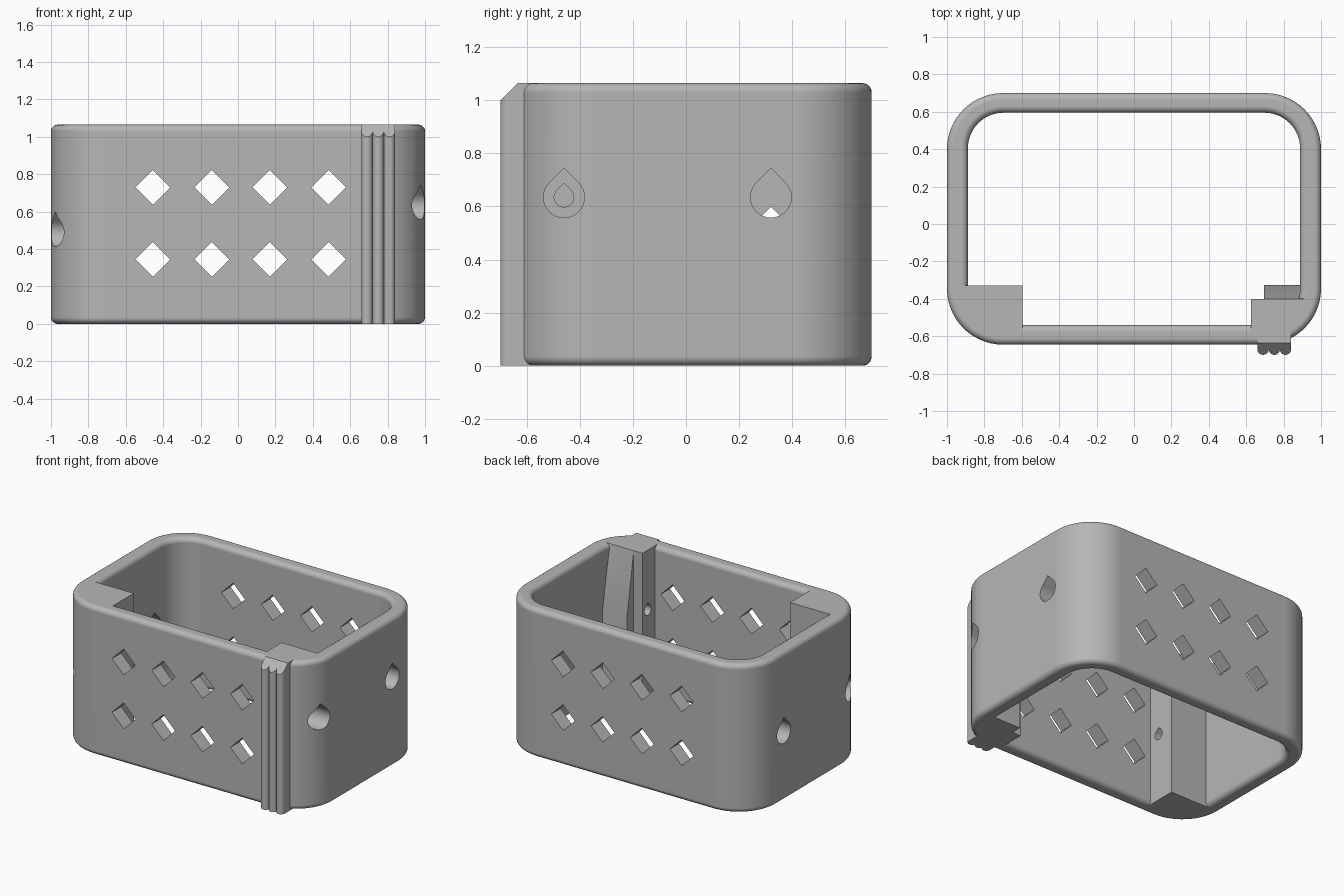
import bpy, bmesh
from math import sin, cos, pi, radians
from mathutils import Vector

cube = bpy.data.objects.get("Cube")
if cube:
    bpy.data.objects.remove(cube, do_unlink=True)

H = 1.065      # height of the frame
FILLET = 0.035

grey = bpy.data.materials.new("plain grey")
grey.use_nodes = True
grey.diffuse_color = (0.47, 0.47, 0.47, 1)
grey.node_tree.nodes["Principled BSDF"].inputs["Base Color"].default_value = (0.47, 0.47, 0.47, 1)


def make_object(name, bm):
    bmesh.ops.recalc_face_normals(bm, faces=bm.faces)
    mesh = bpy.data.meshes.new(name)
    bm.to_mesh(mesh)
    bm.free()
    mesh.materials.append(grey)
    obj = bpy.data.objects.new(name, mesh)
    bpy.context.collection.objects.link(obj)
    return obj


def loft(name, rings):
    bm = bmesh.new()
    loops = [[bm.verts.new(p) for p in ring] for ring in rings]
    n = len(loops[0])
    for a, b in zip(loops, loops[1:]):
        for i in range(n):
            j = (i + 1) % n
            bm.faces.new((a[i], a[j], b[j], b[i]))
    bm.faces.new(loops[0])
    bm.faces.new(loops[-1])
    return make_object(name, bm)


def prism(name, points, axis, lo, hi):
    """Extrude a 2D outline along one axis."""
    place = {"x": lambda p, t: (t, p[0], p[1]),
             "y": lambda p, t: (p[0], t, p[1]),
             "z": lambda p, t: (p[0], p[1], t)}[axis]
    return loft(name, [[place(p, t) for p in points] for t in (lo, hi)])


def box_outline(x0, x1, y0, y1):
    return [(x0, y0), (x1, y0), (x1, y1), (x0, y1)]


def rounded_ring(x0, x1, y0, y1, r, offset, z, steps=14):
    ring = []
    corners = [(x1 - r, y1 - r), (x0 + r, y1 - r), (x0 + r, y0 + r), (x1 - r, y0 + r)]
    for k, (cx, cy) in enumerate(corners):
        for i in range(steps + 1):
            a = (k + i / steps) * pi / 2
            ring.append((cx + (r + offset) * cos(a), cy + (r + offset) * sin(a), z))
    return ring


def combine(target, tool, operation):
    mod = target.modifiers.new("combine", "BOOLEAN")
    mod.operation = operation
    mod.solver = "EXACT"
    mod.object = tool
    bpy.context.view_layer.objects.active = target
    bpy.ops.object.modifier_apply(modifier=mod.name)
    bpy.data.objects.remove(tool, do_unlink=True)


# Fillet steps: height from the end face and inset of the outline
curve = [(FILLET * (1 - cos(a)), FILLET * (1 - sin(a)))
         for a in [i * pi / 12 for i in range(7)]]

# Outer body with rounded rims
levels = [(h, -inset) for h, inset in curve]
levels += [(H - h, off) for h, off in reversed(levels)]
body = loft("frame_body", [rounded_ring(-1, 1, -0.645, 0.70, 0.30, off, z) for z, off in levels])

# Ribbed grip on the front, chamfered at its top
ribs = [(0.84, -0.55), (0.66, -0.55)]
for cx in (0.69, 0.75, 0.81):
    ribs += [(cx - 0.03 * cos(a), -0.67 - 0.03 * sin(a)) for a in [i * pi / 10 for i in range(11)]]
outline = [p for i, p in enumerate(ribs)
           if (Vector(p) - Vector(ribs[i - 1])).length > 0.001]
grip = prism("grip", outline, "z", 0, H)
chamfer = prism("chamfer", [(-0.80, 0.90), (-0.535, H + 0.10), (-0.80, H + 0.10)], "x", 0.5, 1)
combine(grip, chamfer, "DIFFERENCE")
combine(body, grip, "UNION")

# Cavity with flared rims; the corner posts are taken out of the cutter
flare = [(h, inset) for h, inset in curve]
levels = [(-0.1, FILLET)] + flare + [(H - h, off) for h, off in reversed(flare)] + [(H + 0.1, FILLET)]
cavity = loft("cavity", [rounded_ring(-0.888, 0.888, -0.54, 0.595, 0.19, off, z) for z, off in levels])
combine(cavity, prism("left_post", box_outline(-1.1, -0.595, -0.8, -0.33), "z", -0.3, 1.4), "DIFFERENCE")
combine(cavity, prism("right_post", box_outline(0.625, 1.1, -0.8, -0.40), "z", -0.3, 1.4), "DIFFERENCE")
ramp = [(-0.7, -0.3), (-0.325, -0.3), (-0.325, 0.62), (-0.40, H), (-0.40, 1.4), (-0.7, 1.4)]
combine(cavity, prism("post_ramp", ramp, "x", 0.695, 1.1), "DIFFERENCE")
combine(body, cavity, "DIFFERENCE")

# Diamond windows through front and back
for x in (-0.455, -0.14, 0.17, 0.485):
    for z in (0.345, 0.73):
        d = 0.093
        diamond = [(x - d, z), (x, z - d), (x + d, z), (x, z + d)]
        combine(body, prism("window", diamond, "y", -0.9, 0.9), "DIFFERENCE")


def teardrop(y, z, r):
    arc = [radians(135 + 270 * i / 24) for i in range(25)]
    return [(y, z + r * 2 ** 0.5)] + [(y + r * cos(a), z + r * sin(a)) for a in arc]


# Teardrop screw holes in the sides, counterbored in the posts
for side, z in ((1, 0.635), (-1, 0.49)):
    for y, r, depth in ((0.32, 0.077, 0.8), (-0.46, 0.077, 0.8), (-0.46, 0.037, 0.5)):
        lo, hi = sorted((side * depth, side * 1.1))
        combine(body, prism("screw_hole", teardrop(y, z, r), "x", lo, hi), "DIFFERENCE")

# Smooth shading with crisp edges
bpy.ops.object.select_all(action="DESELECT")
body.select_set(True)
bpy.context.view_layer.objects.active = body
bpy.ops.object.shade_smooth_by_angle(angle=radians(30))
normals = body.modifiers.new("even_normals", "WEIGHTED_NORMAL")
normals.keep_sharp = True
